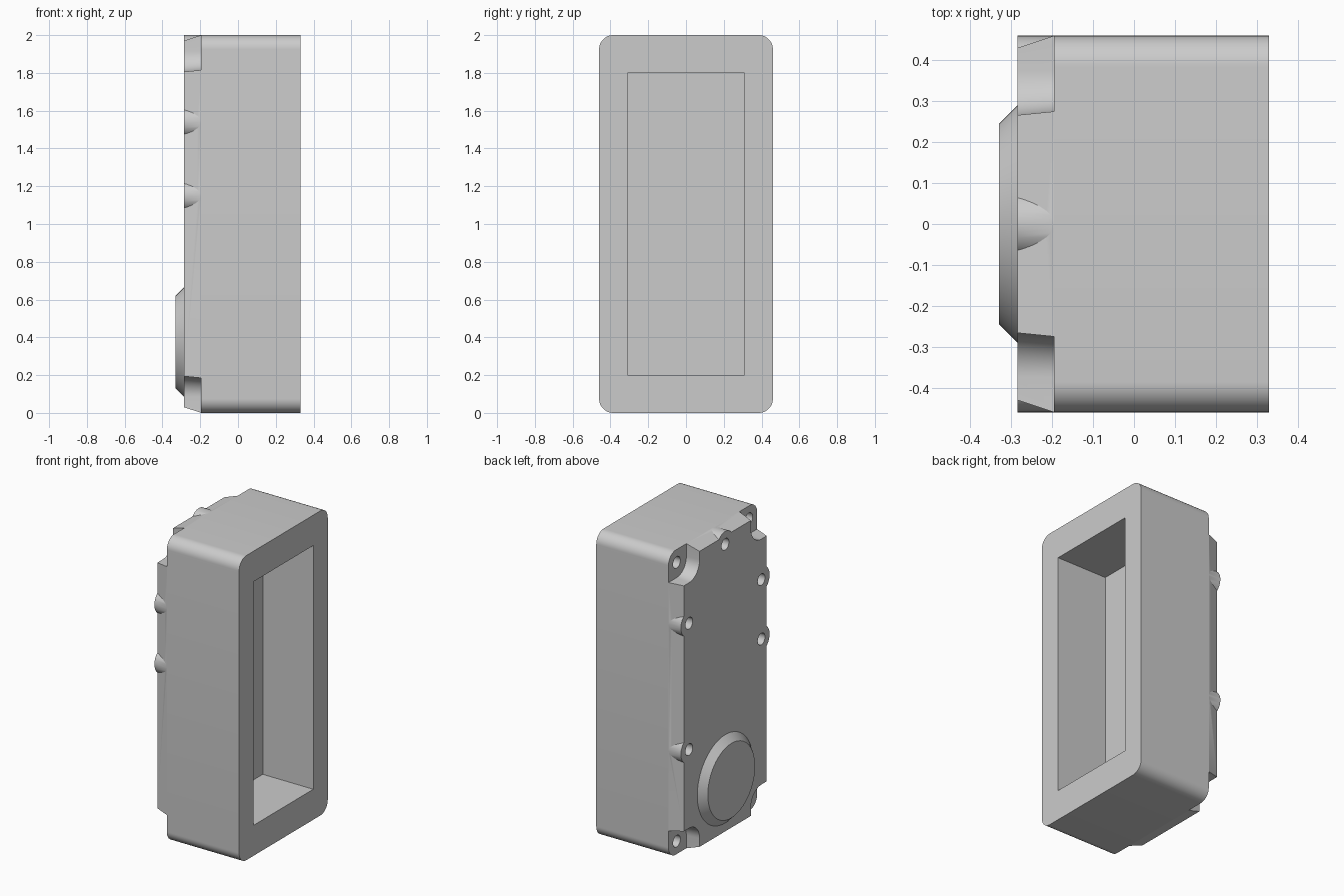
import bpy, bmesh, math

cube = bpy.data.objects.get("Cube")
if cube:
    bpy.data.objects.remove(cube, do_unlink=True)

grey = bpy.data.materials.new("cast_grey")
grey.use_nodes = True
colour = (0.6, 0.6, 0.6, 1)
grey.diffuse_color = colour
grey.node_tree.nodes["Principled BSDF"].inputs["Base Color"].default_value = colour

MID = 1.0                                  # mid height
BACK, FLOOR, FACE = 0.33, -0.195, -0.285   # rim, split line, cover face (x)
HALF_Y, HALF_Z = 0.46, 1.0
SCREW = 0.085                              # screw inset from the outline


def rounded_rect(y, z, hy, hz, r, steps=12):
    """Outline in the y-z plane with round corners."""
    pts = []
    for k, (sy, sz) in enumerate([(1, 1), (-1, 1), (-1, -1), (1, -1)]):
        for i in range(steps + 1):
            a = math.pi / 2 * (k + i / steps)
            pts.append((y + sy * (hy - r) + r * math.cos(a),
                        z + sz * (hz - r) + r * math.sin(a)))
    return pts


def circle(y, z, r, n=48):
    return [(y + r * math.cos(2 * math.pi * i / n),
             z + r * math.sin(2 * math.pi * i / n)) for i in range(n)]


def loft(name, x0, outline0, x1, outline1):
    """Solid between two outlines at x0 and x1."""
    bm = bmesh.new()
    a = [bm.verts.new((x0, *p)) for p in outline0]
    b = [bm.verts.new((x1, *p)) for p in outline1]
    bm.faces.new(a)
    bm.faces.new(b)
    for i in range(len(a)):
        j = (i + 1) % len(a)
        bm.faces.new((a[i], a[j], b[j], b[i]))
    bmesh.ops.recalc_face_normals(bm, faces=bm.faces)
    mesh = bpy.data.meshes.new(name)
    bm.to_mesh(mesh)
    bm.free()
    mesh.materials.append(grey)
    obj = bpy.data.objects.new(name, mesh)
    bpy.context.collection.objects.link(obj)
    return obj


def combine(obj, tools, operation):
    """Apply one boolean per tool."""
    bpy.context.view_layer.objects.active = obj
    for tool in tools:
        mod = obj.modifiers.new("join", "BOOLEAN")
        mod.operation, mod.object, mod.solver = operation, tool, "EXACT"
        bpy.ops.object.modifier_apply(modifier=mod.name)


# Housing with a deep rectangular pocket
outline = rounded_rect(0, MID, HALF_Y, HALF_Z, 0.075)
housing = loft("housing", FLOOR, outline, BACK, outline)
opening = [(-0.31, 0.2), (0.31, 0.2), (0.31, 1.8), (-0.31, 1.8)]
pocket = loft("pocket_cutter", -0.037, opening, BACK + 0.1, opening)
combine(housing, [pocket], "DIFFERENCE")

# Cover with drafted sides
cover = loft("cover", FLOOR, outline,
             FACE, rounded_rect(0, MID, HALF_Y - 0.03, HALF_Z - 0.03, 0.06))

# Screw bosses along the cover edge
side = HALF_Y - SCREW
top = 2 * HALF_Z - SCREW
boss_spots = [(side, 1.54), (side, 0.71), (-side, 1.54), (-side, 1.15), (0, top)]
bosses = [loft("boss", FLOOR, circle(y, z, SCREW), FACE, circle(y, z, SCREW))
          for y, z in boss_spots]
combine(cover, bosses, "UNION")

# Corner recesses, slightly wider towards the cover face
recesses, corner_spots = [], []
for sy in (-1, 1):
    for sz in (-1, 1):
        corner_spots.append((sy * side, MID + sz * (HALF_Z - SCREW)))

        def recess_outline(x):
            grow = 0.1 + 0.1 * (FLOOR - x)
            half = 0.2 + grow / 2
            shift = 0.2 - grow / 2
            return rounded_rect(sy * (side + shift),
                                MID + sz * (HALF_Z - SCREW + shift),
                                half, half, grow)
        recesses.append(loft("recess_cutter", -0.15, recess_outline(-0.15),
                             -0.31, recess_outline(-0.31)))
combine(cover, recesses, "DIFFERENCE")

# Screw holes
boss_holes = [loft("hole_cutter", -0.12, circle(y, z, 0.038, 24),
                   -0.35, circle(y, z, 0.038, 24)) for y, z in boss_spots]
corner_holes = [loft("hole_cutter", -0.05, circle(y, z, 0.038, 24),
                     -0.35, circle(y, z, 0.038, 24)) for y, z in corner_spots]
combine(cover, boss_holes, "DIFFERENCE")
combine(housing, boss_holes + corner_holes, "DIFFERENCE")

# Raised round cap with a chamfered rim
cap = loft("round_cap", FACE, circle(0, 0.375, 0.29, 64),
           -0.33, circle(0, 0.375, 0.245, 64))

# Remove the tools
for tool in [pocket] + bosses + recesses + boss_holes + corner_holes:
    bpy.data.objects.remove(tool, do_unlink=True)

# Smooth the rounded walls, keep edges sharp
bpy.ops.object.select_all(action="DESELECT")
for part in (housing, cover, cap):
    part.select_set(True)
bpy.context.view_layer.objects.active = housing
bpy.ops.object.shade_smooth_by_angle(angle=math.radians(25))
